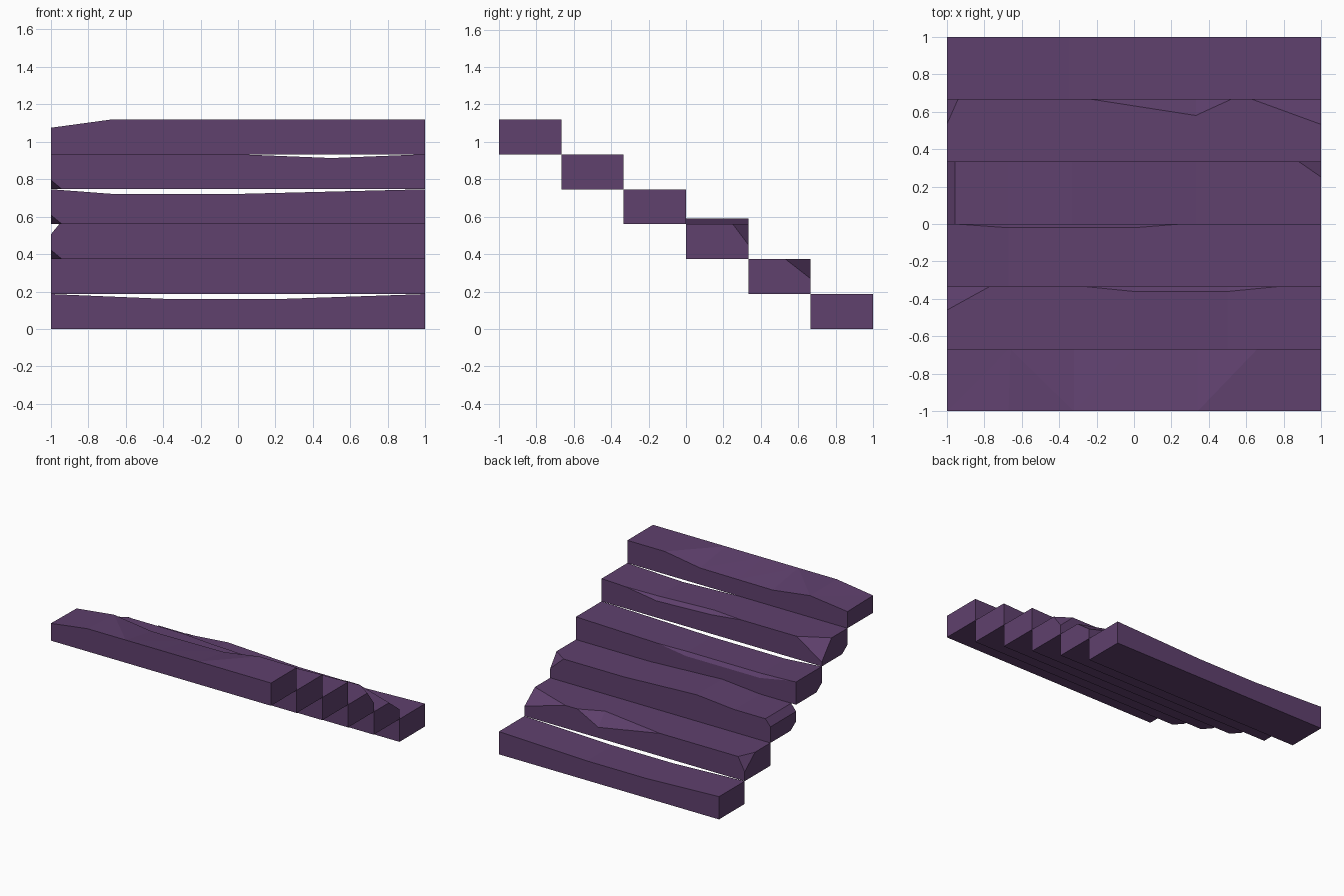
import bpy, bmesh
from mathutils import Vector

if "Cube" in bpy.data.objects:
    bpy.data.objects.remove(bpy.data.objects["Cube"])

D, H = 2 / 6, 1.12 / 6          # depth and height of one step

mat = bpy.data.materials.new("purple_stone")
mat.diffuse_color = (0.115, 0.052, 0.155, 1)
mat.use_nodes = True
mat.node_tree.nodes["Principled BSDF"].inputs["Base Color"].default_value = mat.diffuse_color


def lerp(table, x, k):
    """Value k of a piecewise linear table sorted by x."""
    if x <= table[0][0]:
        return table[0][k]
    for a, b in zip(table, table[1:]):
        if x <= b[0]:
            return a[k] + (b[k] - a[k]) * (x - a[0]) / (b[0] - a[0])
    return table[-1][k]


def cut(bm, a, b, c, corner):
    """Break off the corner lying beyond the plane a-b-c."""
    a, b, c, corner = map(Vector, (a, b, c, corner))
    n = (b - a).cross(c - a).normalized()
    if n.dot(corner - a) < 0:
        n = -n
    geom = bm.verts[:] + bm.edges[:] + bm.faces[:]
    res = bmesh.ops.bisect_plane(bm, geom=geom, dist=1e-5, plane_co=a,
                                 plane_no=n, clear_outer=True)
    edges = [e for e in res["geom_cut"] if isinstance(e, bmesh.types.BMEdge)]
    if edges:
        bmesh.ops.contextual_create(bm, geom=edges)


def step(name, i, front, back, chip=((0, 0, 0),), nose=(), edge=0, foot=False):
    """Stone slab: front/back = worn top heights, chip = (x, inset, drop) on the nose,
    nose = broken nose corners (side, width, depth, drop)."""
    y0, y1 = -1 + i * D, -1 + (i + 1) * D
    z0 = (5 - i) * H
    z1 = z0 + H
    xs = sorted({-1, 1} | {p[0] for t in (front, back, chip) for p in t})
    bm = bmesh.new()
    rings = []
    for x in xs:
        zb = z1 + lerp(back, x, 1)
        ins, drop = lerp(chip, x, 1), lerp(chip, x, 2)
        pts = [(y0, z0), (y0, z1 + lerp(front, x, 1)), (y1 - ins, zb), (y1, zb - drop), (y1, z0)]
        rings.append([bm.verts.new((x, *p)) for p in pts])
    for a, b in zip(rings, rings[1:]):
        for j in range(5):
            k = (j + 1) % 5
            bm.faces.new((a[j], a[k], b[k], b[j]))
    bm.faces.new(rings[0])
    bm.faces.new(rings[-1][::-1])
    bmesh.ops.remove_doubles(bm, verts=bm.verts, dist=1e-4)
    bmesh.ops.dissolve_degenerate(bm, edges=bm.edges, dist=1e-4)
    # broken nose corners
    for s, w, d, h in nose:
        cut(bm, (s * (1 - w), y1, z1), (s, y1 - d, z1), (s, y1, z1 - h), (s, y1, z1))
    # broken left top edge
    if edge:
        cut(bm, (-1 + edge, y0, z1), (-1 + edge, y1, z1), (-1, y0, z1 - .055), (-1, y0, z1))
    # broken lower left corner
    if foot:
        cut(bm, (-.94, y0, z0), (-1, y0 + .07, z0), (-1, y0, z0 + .05), (-1, y0, z0))
    bmesh.ops.triangulate(bm, faces=[f for f in bm.faces if len(f.verts) == 4])
    bmesh.ops.recalc_face_normals(bm, faces=bm.faces)
    me = bpy.data.meshes.new(name)
    bm.to_mesh(me)
    bm.free()
    me.materials.append(mat)
    bpy.context.collection.objects.link(bpy.data.objects.new(name, me))


flat = [(-1, 0), (1, 0)]

step("top_step", 0, [(-1, -.045), (-.67, 0), (1, 0)],
     [(-1, -.05), (-.66, -.01), (-.32, -.055), (.34, -.05), (.66, 0), (1, 0)])

dip = [(-1, 0), (0, 0), (.5, -.02), (1, 0)]
step("second_step", 1, dip, dip,
     [(-.27, 0, 0), (0, .027, .03), (.5, .027, .03), (.78, 0, 0)],
     nose=[(-1, .23, .127, .15)], foot=True)

dip = [(-1, 0), (-.67, -.025), (0, -.025), (1, 0)]
step("third_step", 2, dip, dip,
     [(-.95, 0, 0), (-.67, .02, .03), (0, .02, .03), (.25, 0, 0)], foot=True)

bulge = [(-1, 0), (-.67, .0), (-.33, .03), (.33, 0), (1, 0)]
step("fourth_step", 3, bulge, bulge,
     nose=[(1, .12, .083, .11)], edge=.045, foot=True)

step("fifth_step", 4, flat, flat,
     [(-.23, 0, 0), (.33, .087, .1), (.52, 0, 0)],
     nose=[(-1, .06, .135, .11), (1, .37, .135, .105)])

dip = [(-1, 0), (-.35, -.027), (.2, -.027), (1, 0)]
step("bottom_step", 5, dip, dip)
